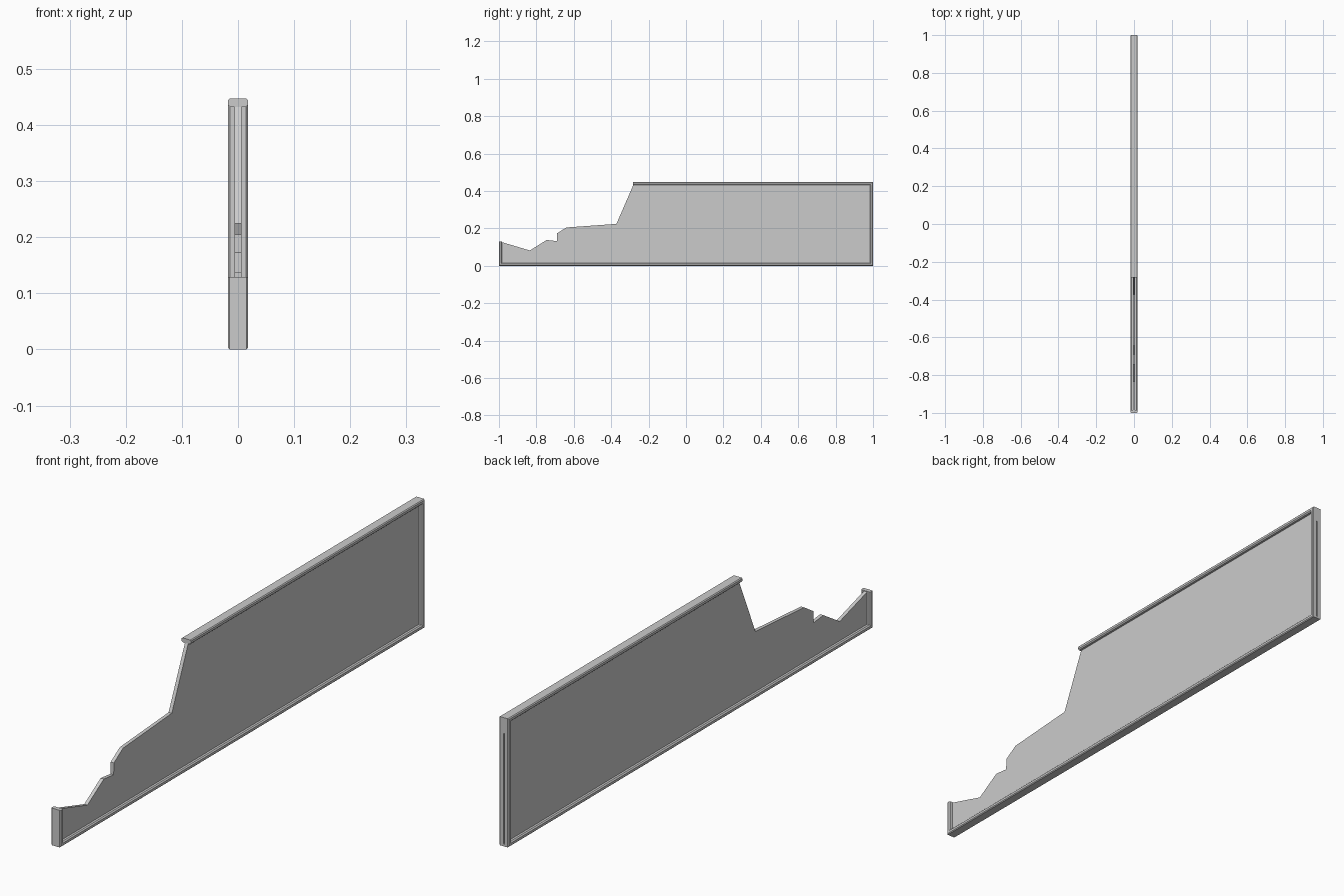
import bpy, bmesh
from mathutils import Vector

if "Cube" in bpy.data.objects:
    bpy.data.objects.remove(bpy.data.objects["Cube"])

H = 0.447      # overall height
BAR = 0.015    # frame bar depth
HW = 0.018     # frame half width
PT = 0.0062    # pane half thickness


def finish(name, bm):
    bmesh.ops.recalc_face_normals(bm, faces=bm.faces[:])
    me = bpy.data.meshes.new(name)
    bm.to_mesh(me)
    bm.free()
    ob = bpy.data.objects.new(name, me)
    bpy.context.collection.objects.link(ob)
    return ob


def loft(name, rings):
    """Skin a list of closed rings and cap both ends."""
    bm = bmesh.new()
    vs = [[bm.verts.new(p) for p in r] for r in rings]
    n = len(vs[0])
    for a, b in zip(vs, vs[1:]):
        for i in range(n):
            j = (i + 1) % n
            bm.faces.new((a[i], a[j], b[j], b[i]))
    bm.faces.new(vs[0])
    bm.faces.new(vs[-1])
    return finish(name, bm)


# Broken pane: jagged outline in (y, z), extruded through its thickness
outline = [(-0.993, 0.006), (0.992, 0.006), (0.992, H - 0.006),
           (-0.278, H - 0.006), (-0.372, 0.224), (-0.64, 0.205),
           (-0.69, 0.173), (-0.691, 0.132), (-0.745, 0.138),
           (-0.835, 0.082), (-0.993, 0.129)]
loft("broken_pane", [[(x, y, z) for y, z in outline] for x in (-PT, PT)])

# Frame: chamfered profile (x, inset) swept with mitred corners
o, i = 0.003, 0.004
profile = [(-HW + o, 0), (HW - o, 0), (HW, o), (HW, BAR - i),
           (HW - i, BAR), (-HW + i, BAR), (-HW, BAR - i), (-HW, o)]
# each stop: outer corner (y, z) and inward direction
path = [((-0.284, H), (0, -1)), ((1, H), (-1, -1)), ((1, 0), (-1, 1)),
        ((-1, 0), (1, 1)), ((-1, 0.129), (1, 0))]
frame = loft("frame", [[(x, c[0] + d * n[0], c[1] + d * n[1])
                        for x, d in profile] for c, n in path])

# Narrow channel down the outside of the rear post
bm = bmesh.new()
bmesh.ops.create_cube(bm, size=1)
bmesh.ops.scale(bm, vec=Vector((0.004, 0.008, 0.385)), verts=bm.verts)
bmesh.ops.translate(bm, vec=Vector((0, 1.0, 0.2)), verts=bm.verts)
cutter = finish("channel_cutter", bm)
cutter.hide_render = True
cutter.hide_viewport = True
mod = frame.modifiers.new("channel", 'BOOLEAN')
mod.operation = 'DIFFERENCE'
mod.solver = 'EXACT'
mod.object = cutter
